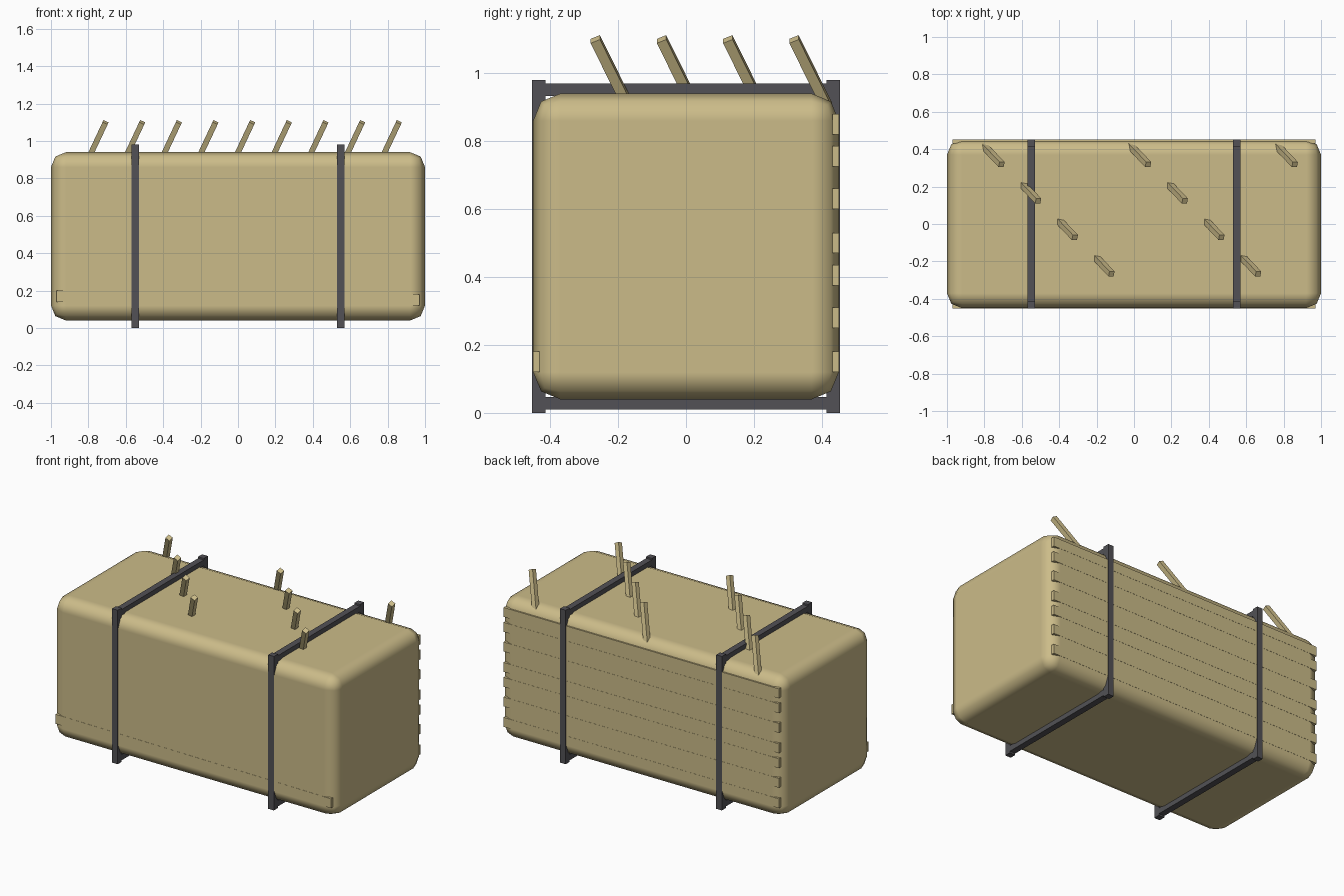
import bpy
from mathutils import Matrix, Vector

if "Cube" in bpy.data.objects:
    bpy.data.objects.remove(bpy.data.objects["Cube"], do_unlink=True)


def material(name, rgb):
    m = bpy.data.materials.new(name)
    m.use_nodes = True
    m.diffuse_color = (*rgb, 1)
    m.node_tree.nodes["Principled BSDF"].inputs["Base Color"].default_value = (*rgb, 1)
    return m


straw_tan = material("straw tan", (0.60, 0.50, 0.25))
strap_grey = material("dark grey", (0.085, 0.083, 0.092))


def box(name, low, high, mat):
    low, high = Vector(low), Vector(high)
    bpy.ops.mesh.primitive_cube_add(size=1, location=(low + high) / 2)
    ob = bpy.context.object
    ob.name = name
    ob.data.transform(Matrix.Diagonal((*(high - low), 1)))
    ob.data.materials.append(mat)
    return ob


# Rounded bale body
bale = box("bale", (-1, -0.45, 0.04), (1, 0.45, 0.94), straw_tan)
bevel = bale.modifiers.new("Rounded edges", "BEVEL")
bevel.width = 0.08
bevel.segments = 2
bevel.harden_normals = True
bpy.ops.object.shade_smooth()

# Two straps, each with a post front and back and a bar above and below
for side, x in (("right", -0.55), ("left", 0.55)):
    a, b = x - 0.02, x + 0.02
    box(side + "_strap_front", (a, -0.453, 0), (b, -0.413, 0.98), strap_grey)
    box(side + "_strap_back", (a, 0.413, 0), (b, 0.453, 0.98), strap_grey)
    box(side + "_strap_top", (a, -0.43, 0.933), (b, 0.43, 0.97), strap_grey)
    box(side + "_strap_bottom", (a, -0.43, 0.01), (b, 0.43, 0.047), strap_grey)

# Long straw layers lying in the back face, and a tilted one in the front
for i, z in enumerate((0.15, 0.28, 0.405, 0.50, 0.63, 0.755, 0.85)):
    box(f"back_layer_{i + 1}", (-0.97, 0.431, z - 0.03), (0.97, 0.451, z + 0.03), straw_tan)
front_layer = box("front_layer", (-0.97, -0.451, 0.13), (0.97, -0.431, 0.19), straw_tan)
front_layer.rotation_euler.y = 0.01

# Loose stalks leaning out of the top, in diagonal rows of four
for i in range(9):
    tip = Vector((-0.708 + 0.196 * i, 0.318 - 0.195 * (i % 4), 1.10))
    stalk = box(f"stalk_{i + 1}", (-0.015, -0.015, -0.24), (0.015, 0.015, 0), straw_tan)
    stalk.data.transform(Matrix.Translation((0, 0, -0.12)))
    stalk.location = tip
    stalk.rotation_euler = (0.42, 0.44, 0)
